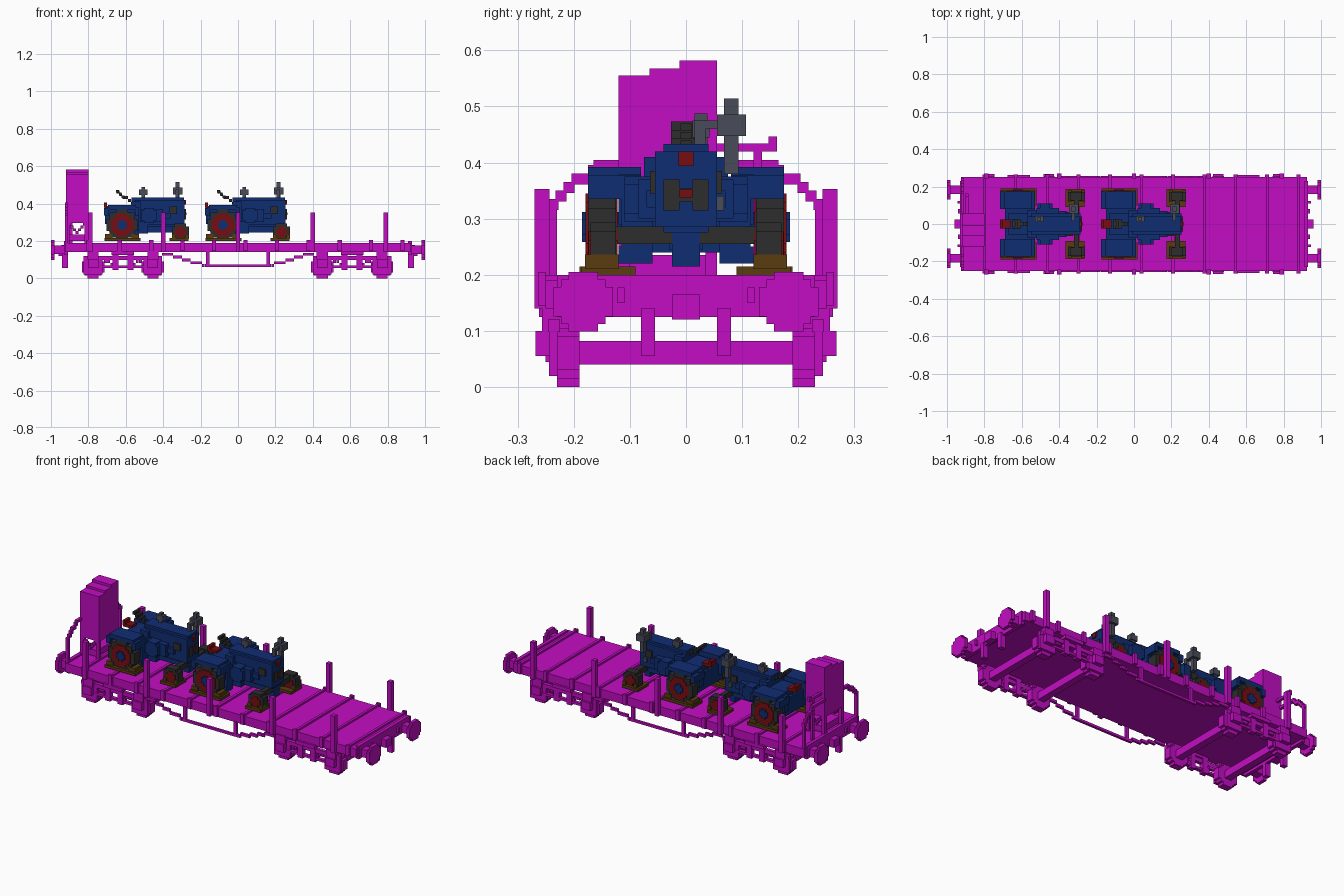
import bpy, bmesh, math

V = 0.0151  # block size

cube = bpy.data.objects.get("Cube")
if cube:
    bpy.data.objects.remove(cube, do_unlink=True)


def material(name, r, g, b):
    m = bpy.data.materials.new(name)
    m.use_nodes = True
    m.diffuse_color = (r, g, b, 1)
    m.node_tree.nodes["Principled BSDF"].inputs["Base Color"].default_value = (r, g, b, 1)
    return m


magenta = material("magenta paint", .54, .004, .54)
blue = material("blue paint", .005, .026, .17)
black = material("dark rubber", .026, .026, .026)
red = material("red paint", .19, .004, .006)
brown = material("brown wood", .1, .045, .005)
grey = material("grey metal", .065, .07, .1)


def part(name, mat, boxes):
    """One object made of axis-aligned blocks (x0, x1, y0, y1, z0, z1)."""
    bm = bmesh.new()
    for b in boxes:
        size = [b[i + 1] - b[i] for i in (0, 2, 4)]
        mid = [(b[i + 1] + b[i]) / 2 for i in (0, 2, 4)]
        made = bmesh.ops.create_cube(bm, size=1)["verts"]
        bmesh.ops.scale(bm, vec=size, verts=made)
        bmesh.ops.translate(bm, vec=mid, verts=made)
    mesh = bpy.data.meshes.new(name)
    bm.to_mesh(mesh)
    bm.free()
    mesh.materials.append(mat)
    obj = bpy.data.objects.new(name, mesh)
    bpy.context.collection.objects.link(obj)
    return obj


def flip_x(boxes):
    return boxes + [(-b[1], -b[0], *b[2:]) for b in boxes]


def flip_y(boxes):
    return boxes + [(b[0], b[1], -b[3], -b[2], *b[4:]) for b in boxes]


def disc(axis, u, w, r, a0, a1):
    """Blocky disc from stacked rows; u is the horizontal centre, w the height."""
    rows, n = [], max(1, round(r / V))
    h = r / n
    for k in range(-n, n):
        half = math.sqrt(r * r - ((k + .5) * h) ** 2)
        half = max(h, round(half / h) * h)
        z0, z1 = w + k * h, w + (k + 1) * h
        if axis == "y":
            rows.append((u - half, u + half, a0, a1, z0, z1))
        else:
            rows.append((a0, a1, u - half, u + half, z0, z1))
    return rows


def steps(start, end, thick, lo, hi, axis="y"):
    """Staircase of blocks along a sloping line."""
    n = max(1, round(max(abs(end[0] - start[0]), abs(end[1] - start[1])) / V))
    out = []
    for i in range(n + 1):
        t = i / n
        u = start[0] + (end[0] - start[0]) * t
        z = start[1] + round((end[1] - start[1]) * t / V) * V
        span = (u - thick / 2, u + thick / 2)
        z_span = (z - thick / 2, z + thick / 2)
        out.append((*span, lo, hi, *z_span) if axis == "y" else (lo, hi, *span, *z_span))
    return out


# Flat deck with cross ribs and side brackets
part("deck", magenta, [(-.925, .925, -.25, .25, .14, .19)])
rib_x = [-.8 + i * .168 for i in range(11)]
part("deck_ribs", magenta, [(x - V / 2, x + V / 2, -.257, .257, .15, .2) for x in rib_x])
part("side_brackets", magenta, flip_y(
    [(x - .011, x + .011, .25, .264, .145, .205) for x in rib_x]))
part("end_beams", magenta, flip_x([(.91, .93, -.23, .23, .125, .2)]))

# Upright stakes along both sides
part("stakes", magenta, flip_y(
    [(x - .012, x + .012, .243, .27, .14, .353) for x in (-.79, -.4, 0, .4, .79)]))

# Buffers, hooks and hoses on both ends
buffers = disc("x", .183, .152, .053, .98, 1) + [(.93, .98, .16, .205, .13, .175)]
part("buffers", magenta, flip_x(flip_y(buffers)))
part("couplings", magenta, flip_x(
    flip_y([(.91, .94, .055, .08, .055, .14), (.93, .945, .11, .122, .15, .177)])
    + [(.92, .96, -.025, .025, .12, .165)]))

# Bogies
bogie = []
for x in (-.16, .16):
    bogie += disc("y", x, .06, .06, .19, .23)
    bogie += [(x - .05, x + .05, .228, .244, .02, .115),
              (x - .028, x + .028, .24, .268, .055, .1),
              (x - .03, x + .03, .22, .257, .1, .145)]
bogie += [(-.21, .21, .225, .246, .098, .12), (-.14, .14, .225, .246, .055, .068),
          (-.06, .06, .222, .262, .125, .145)]
for x in (-.04, .04):
    bogie += [(x - .016, x + .016, .222, .25, .045, .14)]
bogie += steps((.06, .075), (.11, .1), V, .225, .24)
bogie += steps((-.06, .075), (-.11, .1), V, .225, .24)
bogie = flip_y(bogie) + [(x - .02, x + .02, -.19, .19, .04, .082) for x in (-.16, .16)]
for name, x in (("rear_bogie", -.615), ("front_bogie", .61)):
    part(name, magenta, bogie).location.x = x

# Truss rods under the sides
rod = steps((.17, .068), (.4, .135), V, .243, .257) + [(.152, .17, .243, .257, .065, .145)]
part("truss_rods", magenta, flip_y(flip_x(rod) + [(-.17, .17, .243, .257, .06, .073)]))

# Brake cabin on legs, with a stepped roof
cabin = [(-.92, -.8, -.12, -.065, .295, .555), (-.92, -.8, -.065, -.012, .295, .568),
         (-.92, -.8, -.012, .055, .295, .582)]
part("brake_cabin", magenta, cabin)
legs = [(x, x + .02, y, y + .02, .19, .3) for x in (-.92, -.82) for y in (-.12, .035)]
for y in (-.12, .04):
    legs += steps((-.9, .29), (-.86, .245), V, y, y + V)
    legs += steps((-.82, .29), (-.86, .245), V, y, y + V)
part("cabin_legs", magenta, legs + [(-.9, -.82, -.11, .045, .2, .235)])

# Railing and brake crank on the cabin end
rail = [(-.925, -.908, .23, .245, .14, .33), (-.925, -.908, .115, .165, .39, .405)]
rail += steps((.237, .325), (.165, .39), V * 1.3, -.925, -.908, "x")
part("end_railing", magenta, flip_y(rail) + [(-.925, -.908, .05, .13, .39, .405)])
part("brake_crank", magenta, [(-.9, -.885, .055, .15, .42, .434),
                              (-.9, -.885, .147, .162, .42, .446),
                              (-.9, -.885, .12, .135, .19, .43)])


def tractor(tag, ox):
    """Tractor whose rear axle is at ox."""
    def add(name, mat, boxes):
        part(tag + "_" + name, mat, boxes).location.x = ox

    # Wooden pads, rails and chocks
    pads = [(-.095, .1, .1, .19, .2, .215), (.255, .355, .09, .187, .2, .215)]
    for x0, x1 in ((-.09, -.05), (.05, .09), (.268, .288), (.338, .358)):
        pads.append((x0, x1, .12, .18, .21, .236))
    add("wood_chocks", brown, flip_y(pads))

    # Wheels
    rear, front = (0, .285), (.312, .247)
    add("rear_tyres", black, flip_y(disc("y", *rear, .083, .125, .175)))
    add("rear_rims", red, flip_y(disc("y", *rear, .06, .122, .179)))
    add("rear_hubs", blue, flip_y(disc("y", *rear, .027, .11, .185)))
    add("front_tyres", black, flip_y(disc("y", *front, .046, .125, .17)))
    add("front_rims", red, flip_y(disc("y", *front, .03, .122, .174)))
    add("front_axle", black, [(.3, .325, -.13, .13, .255, .286)])

    # Fenders arching over the rear wheels
    fender = [(-.075, .075, .08, .175, .368, .392), (-.097, -.07, .08, .175, .335, .375),
              (.07, .09, .08, .175, .335, .378), (-.09, .08, .08, .12, .29, .38)]
    add("fenders", blue, flip_y(fender))

    # Rear axle body, gearbox, engine and hood
    add("gearbox", blue, [(-.07, .09, -.115, .115, .25, .345), (-.05, .14, -.06, .06, .24, .375),
                          (.05, .1, -.075, .075, .3, .41)])
    add("hood", blue, [(.05, .33, -.04, .04, .275, .433), (.07, .335, -.055, .055, .285, .42),
                       (.11, .31, -.03, .03, .245, .28), (.29, .325, -.025, .025, .215, .28)])
    side = disc("y", .145, .335, .04, .05, .11) + [(.1, .22, .05, .085, .3, .37)]
    side += [(.22, .26, .05, .07, .32, .35), (.06, .09, .06, .12, .22, .25)]
    add("engine_sides", blue, flip_y(side))
    add("side_vents", black, flip_y([(.255, .295, .05, .064, .345, .385)]))

    # Front grille and badge
    add("grille", black, flip_y([(.33, .341, .012, .04, .315, .37),
                                 (.33, .341, 0, .02, .33, .355)]))
    add("badge", red, disc("x", 0, .407, .013, .33, .342)
        + [(.33, .344, -.012, .012, .338, .352)])

    # Seat and steering wheel
    add("seat", red, [(-.095, -.04, -.025, .025, .372, .388), (-.097, -.08, -.025, .025, .38, .406)])
    add("seat_post", black, [(-.06, -.045, -.01, .01, .34, .375)])
    add("steering", black, steps((-.022, .462), (.055, .405), V, -.01, .01)
        + steps((-.025, .466), (.005, .436), V, -.027, .027))

    # Air cleaner and exhaust
    add("air_cleaner", grey, [(.092, .135, .012, .042, .445, .475), (.105, .122, .015, .038, .42, .487)])
    add("exhaust", grey, [(.285, .308, .068, .094, .38, .514), (.272, .322, .055, .107, .447, .486),
                          (.285, .305, .02, .07, .46, .475), (.285, .305, .015, .035, .43, .475),
                          (.285, .305, .055, .068, .315, .34)])


tractor("rear_tractor", -.62)
tractor("front_tractor", -.08)
